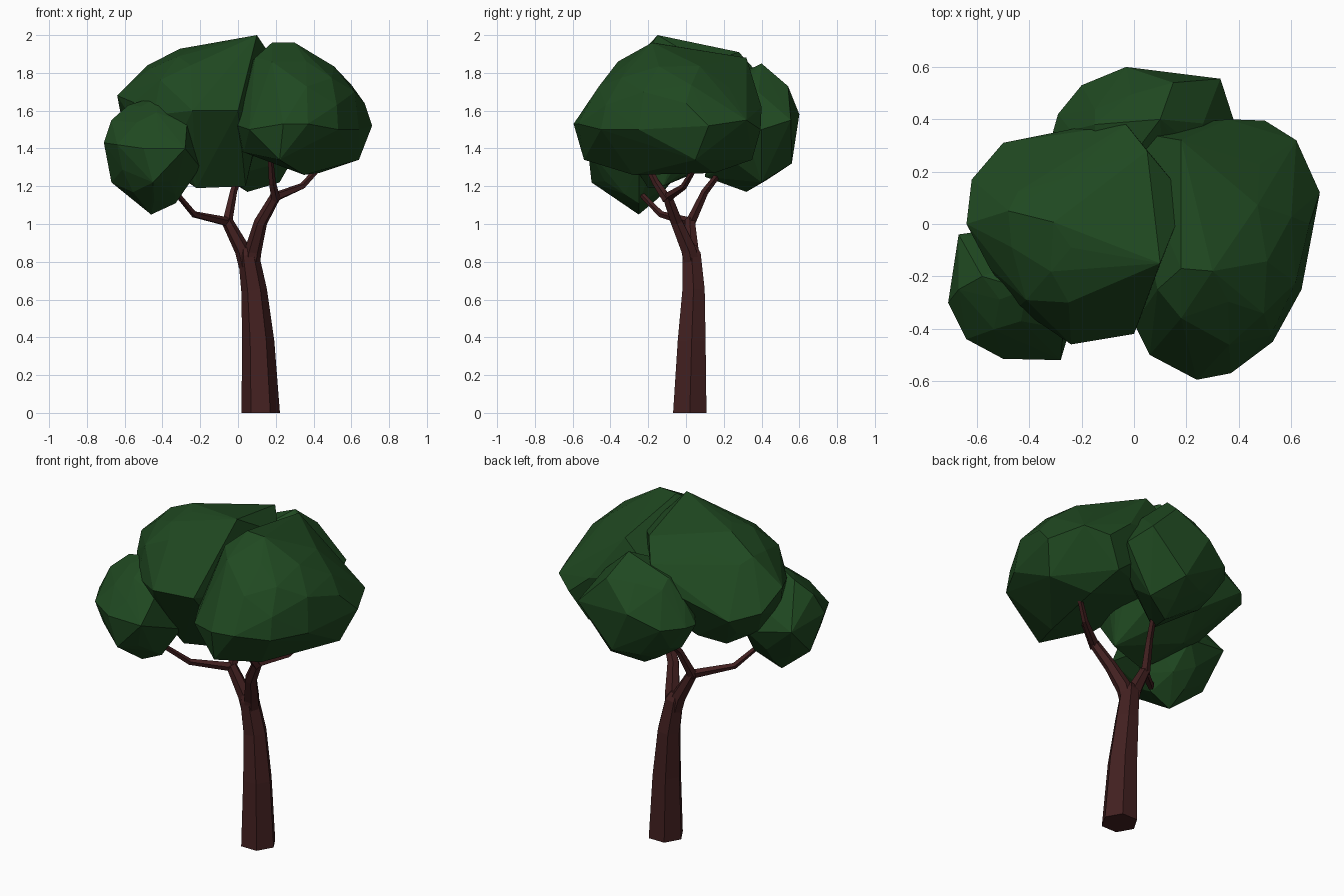
import bpy, bmesh, math, random
from mathutils import Vector, Euler

if "Cube" in bpy.data.objects:
    bpy.data.objects.remove(bpy.data.objects["Cube"])

random.seed(4)

def material(name, rgb):
    m = bpy.data.materials.new(name)
    m.diffuse_color = (*rgb, 1)
    m.use_nodes = True
    m.node_tree.nodes["Principled BSDF"].inputs["Base Color"].default_value = m.diffuse_color
    return m

LEAF = material("dark green leaves", (0.014, 0.066, 0.015))
BARK = material("red brown bark", (0.055, 0.0145, 0.0145))

def finish(bm, name, mat):
    bmesh.ops.recalc_face_normals(bm, faces=bm.faces)
    me = bpy.data.meshes.new(name)
    bm.to_mesh(me)
    bm.free()
    me.materials.append(mat)
    ob = bpy.data.objects.new(name, me)
    bpy.context.collection.objects.link(ob)

def limb(name, path, sides):
    """Faceted tapering tube through (x, y, z, radius) points."""
    bm = bmesh.new()
    pts = [Vector(p[:3]) for p in path]
    rings = []
    for i, p in enumerate(pts):
        t = (pts[min(i + 1, len(pts) - 1)] - pts[max(i - 1, 0)]).normalized()
        if p.z == 0:
            t = Vector((0, 0, 1))
        u = (Vector((1, 0, 0)) - t * t.x).normalized()
        v = t.cross(u)
        rings.append([bm.verts.new(p + path[i][3] * (u * math.cos(a) + v * math.sin(a)))
                      for a in (math.tau * k / sides for k in range(sides))])
    for a, b in zip(rings, rings[1:]):
        for k in range(sides):
            j = (k + 1) % sides
            bm.faces.new((a[k], a[j], b[j], b[k]))
    bm.faces.new(rings[0])
    bm.faces.new(rings[-1])
    finish(bm, name, BARK)

def clump(name, corners, fill=0.88):
    """Faceted leaf clump: hull of a coarse ellipsoid and its outermost corners."""
    lo = Vector([min(c[i] for c in corners) for i in range(3)])
    hi = Vector([max(c[i] for c in corners) for i in range(3)])
    mid, half = (lo + hi) / 2, (hi - lo) / 2 * fill
    bm = bmesh.new()
    bmesh.ops.create_icosphere(bm, subdivisions=2, radius=1)
    turn = Euler([random.uniform(0, 3) for _ in range(3)]).to_matrix()
    cloud = [Vector(c) for c in corners]
    for v in bm.verts:
        d = turn @ v.co
        cloud.append(mid + Vector([d[i] * half[i] for i in range(3)]) * random.uniform(0.95, 1.0))
    bm.clear()
    for c in cloud:
        bm.verts.new(c)
    bmesh.ops.convex_hull(bm, input=bm.verts)
    bmesh.ops.delete(bm, geom=[v for v in bm.verts if not v.link_faces], context='VERTS')
    finish(bm, name, LEAF)

# Trunk and the two main forks
limb("trunk", [(.12, .02, 0, .102), (.107, .03, .38, .085), (.085, .04, .65, .068),
               (.055, .03, .84, .055), (.045, .025, .88, .035)], 6)
limb("right_fork", [(.07, .03, .78, .045), (.08, .015, .86, .045), (.12, -.05, 1.01, .035),
                    (.2, -.1, 1.15, .028)], 6)
limb("left_fork", [(.045, .035, .78, .042), (.025, .03, .86, .042), (-.06, .02, 1.02, .03)], 6)

# Thin branches reaching into the leaves
limb("right_branch", [(.19, -.1, 1.14, .026), (.34, -.01, 1.2, .018), (.45, .06, 1.32, .014)], 5)
limb("front_branch", [(.2, -.1, 1.13, .026), (.18, -.16, 1.22, .02), (.17, -.23, 1.36, .015)], 5)
limb("left_branch", [(-.055, .02, 1.01, .026), (-.23, -.13, 1.05, .018), (-.34, -.26, 1.18, .014)], 5)
limb("back_branch", [(-.06, .02, 1.0, .028), (-.025, .1, 1.17, .02), (.02, .2, 1.3, .015)], 5)

# Leaf clumps
clump("main_leaves", [
    (.1, -.15, 2.0), (-.24, -.09, 1.93), (-.48, .05, 1.84), (-.64, 0, 1.68), (-.62, .17, 1.58),
    (-.5, .31, 1.55), (-.2, .37, 1.65), (-.03, .38, 1.8), (-.25, -.3, 1.84), (-.24, -.46, 1.6),
    (0, -.42, 1.6), (-.22, -.2, 1.19), (.04, -.12, 1.2), (.2, .1, 1.85), (.05, .28, 1.91)], 0.86)
clump("right_leaves", [
    (.18, -.17, 1.96), (.3, -.18, 1.96), (.18, .32, 1.88), (.71, .12, 1.52), (.67, .0, 1.64),
    (.64, -.25, 1.5), (.53, -.45, 1.5), (.37, -.57, 1.53), (.24, -.595, 1.53), (.06, -.5, 1.5),
    (.22, -.54, 1.34), (.35, -.28, 1.26), (.64, .05, 1.34), (.5, .395, 1.5), (.36, .4, 1.62),
    (.62, .32, 1.55), (.43, .15, 1.27), (.4, .35, 1.34), (.18, -.36, 1.86), (.09, -.25, 1.88),
    (-.05, .36, 1.7), (0, -.38, 1.52), (.03, -.3, 1.38), (-.05, .1, 1.45)], 0.84)
clump("low_front_leaves", [
    (-.71, -.3, 1.43), (-.67, -.25, 1.55), (-.41, -.25, 1.68), (-.67, -.22, 1.22),
    (-.46, -.25, 1.05), (-.33, -.25, 1.11), (-.64, -.44, 1.42), (-.5, -.515, 1.4),
    (-.28, -.52, 1.4), (-.67, -.04, 1.4), (-.2, -.25, 1.3), (-.4, 0, 1.35), (-.45, -.5, 1.22),
    (-.58, -.2, 1.63), (-.27, -.4, 1.53)])
clump("back_leaves", [
    (-.31, .35, 1.5), (-.29, .42, 1.5), (-.2, .53, 1.5), (-.03, .6, 1.58), (.33, .555, 1.55),
    (.38, .4, 1.5), (.1, .4, 1.85), (.15, .54, 1.73), (.1, .56, 1.32), (.05, .32, 1.17),
    (.22, .4, 1.22), (-.05, .1, 1.25), (-.15, .38, 1.75)])
